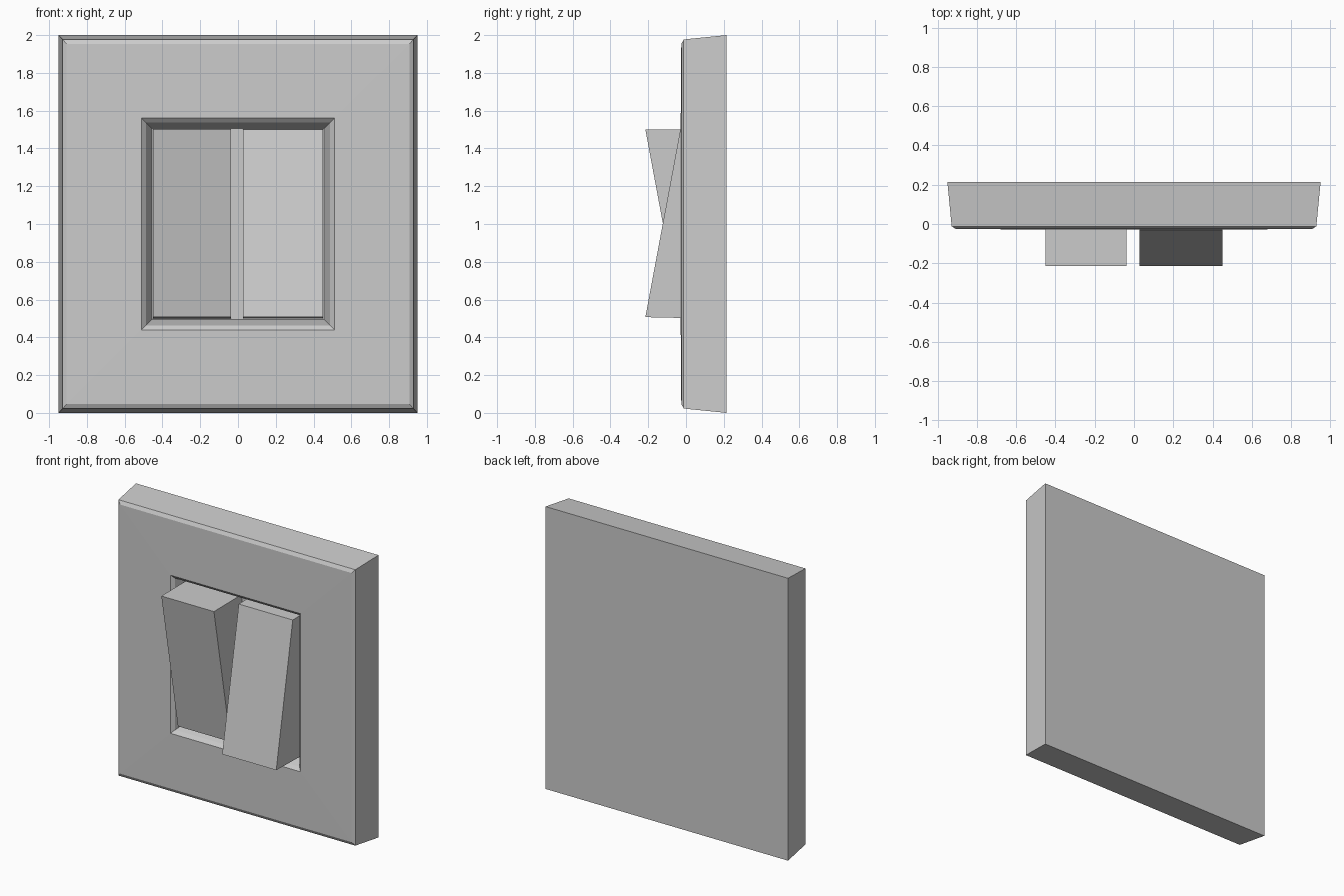
import bpy, bmesh

if "Cube" in bpy.data.objects:
    bpy.data.objects.remove(bpy.data.objects["Cube"])

FLOOR = 0.10  # depth of the recess behind the rockers


def finish(name, bm):
    bmesh.ops.recalc_face_normals(bm, faces=bm.faces)
    mesh = bpy.data.meshes.new(name)
    bm.to_mesh(mesh)
    bm.free()
    obj = bpy.data.objects.new(name, mesh)
    bpy.context.collection.objects.link(obj)
    return obj


def loft_plate(name, rings):
    """Skin rectangular rings (half width, half height, y) and cap both ends."""
    bm = bmesh.new()
    loops = [[bm.verts.new((sx * hx, y, 1 + sz * hz))
              for sx, sz in ((-1, -1), (1, -1), (1, 1), (-1, 1))]
             for hx, hz, y in rings]
    for a, b in zip(loops, loops[1:]):
        for i in range(4):
            j = (i + 1) % 4
            bm.faces.new((a[i], a[j], b[j], b[i]))
    bm.faces.new(loops[0])
    bm.faces.new(loops[-1])
    return finish(name, bm)


def rocker(name, x0, x1, y_top, y_bottom):
    """Wedge key: side profile in y/z extruded across x."""
    profile = [(FLOOR, 0.5), (y_bottom, 0.507), (y_top, 1.5), (FLOOR, 1.502)]
    bm = bmesh.new()
    face = bm.faces.new([bm.verts.new((x0, y, z)) for y, z in profile])
    ext = bmesh.ops.extrude_face_region(bm, geom=[face])
    verts = [v for v in ext["geom"] if isinstance(v, bmesh.types.BMVert)]
    bmesh.ops.translate(bm, verts=verts, vec=(x1 - x0, 0, 0))
    return finish(name, bm)


# Wall plate: tapered sides, chamfered front, bevelled opening, recess
loft_plate("wall_plate", [
    (0.95, 1.0, 0.215),
    (0.928, 0.977, -0.012),
    (0.907, 0.953, -0.025),
    (0.51, 0.56, -0.028),
    (0.487, 0.537, -0.008),
    (0.455, 0.505, FLOOR),
])

# Two rocker keys tilted opposite ways
rocker("left_rocker", -0.45, -0.038, -0.215, -0.03)
rocker("right_rocker", 0.027, 0.45, -0.03, -0.215)
